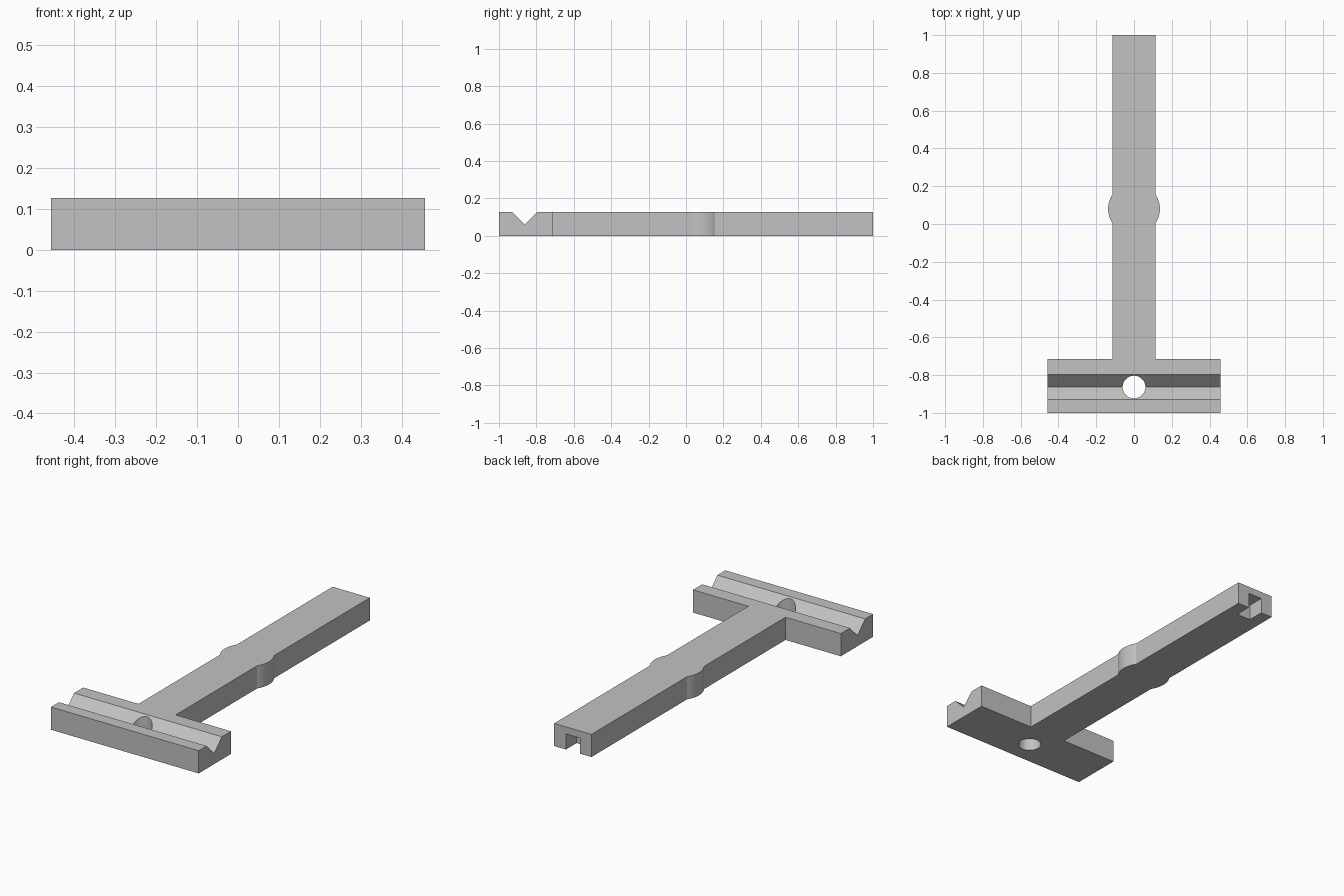
import bpy, bmesh, math

if "Cube" in bpy.data.objects:
    bpy.data.objects.remove(bpy.data.objects["Cube"], do_unlink=True)

HEIGHT = 0.127
BAR_X, BAR_BACK = 0.457, -0.715
STEM_X = 0.115
BOSS_Y, BOSS_R = 0.08, 0.137
GROOVE_Y, GROOVE_HALF, GROOVE_Z = -0.863, 0.067, 0.06

grey = bpy.data.materials.new("plain_grey")
grey.use_nodes = True
colour = (0.54, 0.54, 0.54, 1)
grey.diffuse_color = colour
grey.node_tree.nodes["Principled BSDF"].inputs["Base Color"].default_value = colour


def prism(name, points, offset):
    """Extrude a closed 3D outline along an offset into a solid object."""
    bm = bmesh.new()
    face = bm.faces.new([bm.verts.new(p) for p in points])
    top = bmesh.ops.extrude_face_region(bm, geom=[face], use_keep_orig=True)
    moved = [v for v in top["geom"] if isinstance(v, bmesh.types.BMVert)]
    bmesh.ops.translate(bm, verts=moved, vec=offset)
    bmesh.ops.recalc_face_normals(bm, faces=bm.faces)
    mesh = bpy.data.meshes.new(name)
    bm.to_mesh(mesh)
    bm.free()
    mesh.materials.append(grey)
    obj = bpy.data.objects.new(name, mesh)
    bpy.context.collection.objects.link(obj)
    return obj


def cut(body, cutter):
    """Subtract the cutter from the body and discard it."""
    cutter.hide_render = True
    mod = body.modifiers.new("cut", "BOOLEAN")
    mod.operation, mod.solver, mod.object = "DIFFERENCE", "EXACT", cutter
    bpy.context.view_layer.objects.active = body
    bpy.ops.object.modifier_apply(modifier=mod.name)
    bpy.data.objects.remove(cutter, do_unlink=True)


# T-shaped body: half outline with the rounded boss, then mirrored
half = [(BAR_X, -1), (BAR_X, BAR_BACK), (STEM_X, BAR_BACK)]
swing = math.acos(STEM_X / BOSS_R)
for i in range(17):
    a = swing * (i / 8 - 1)
    half.append((BOSS_R * math.cos(a), BOSS_Y + BOSS_R * math.sin(a)))
half.append((STEM_X, 1))
outline = half + [(-x, y) for x, y in reversed(half)]
body = prism("t_shaped_body", [(x, y, 0) for x, y in outline], (0, 0, HEIGHT))

# V groove along the crossbar, widened above the surface for a clean cut
rise = 2 * (HEIGHT - GROOVE_Z)
wide = 2 * GROOVE_HALF
groove = [(-1, GROOVE_Y - wide, GROOVE_Z + rise), (-1, GROOVE_Y, GROOVE_Z),
          (-1, GROOVE_Y + wide, GROOVE_Z + rise)]
cut(body, prism("groove_cutter", groove, (2, 0, 0)))

# Round through hole in the middle of the groove
ring = [i * math.tau / 48 for i in range(48)]
hole = [(0.06 * math.cos(a), GROOVE_Y + 0.06 * math.sin(a), -0.1) for a in ring]
cut(body, prism("hole_cutter", hole, (0, 0, 0.4)))

# Square notch under the far end of the stem
notch = [(-0.043, 0.905, -0.1), (0.043, 0.905, -0.1),
         (0.043, 1.1, -0.1), (-0.043, 1.1, -0.1)]
cut(body, prism("notch_cutter", notch, (0, 0, 0.187)))

# Smooth the boss and hole, keep the corners sharp
bpy.ops.object.select_all(action="DESELECT")
body.select_set(True)
bpy.context.view_layer.objects.active = body
bpy.ops.object.shade_smooth_by_angle(angle=math.radians(25))
